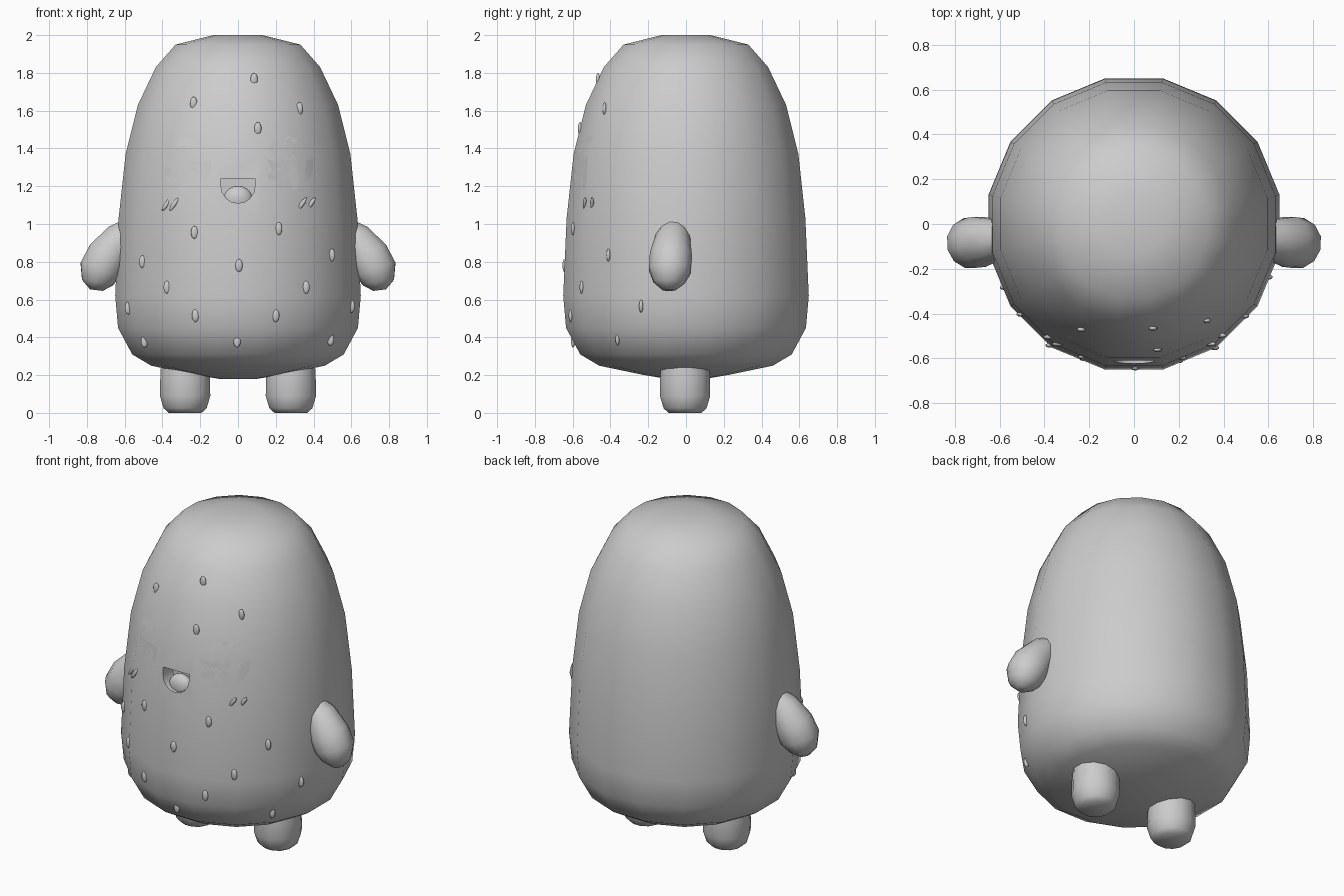
import bpy, bmesh, math
from mathutils import Vector, Matrix
from mathutils.bvhtree import BVHTree

cube = bpy.data.objects.get("Cube")
if cube:
    bpy.data.objects.remove(cube, do_unlink=True)

grey = bpy.data.materials.new("plain grey")
grey.use_nodes = True
grey.diffuse_color = (0.6, 0.6, 0.6, 1)
grey.node_tree.nodes["Principled BSDF"].inputs["Base Color"].default_value = (0.6, 0.6, 0.6, 1)


def finish(name, bm, angle=65):
    bmesh.ops.recalc_face_normals(bm, faces=bm.faces)
    mesh = bpy.data.meshes.new(name)
    bm.to_mesh(mesh)
    bm.free()
    mesh.materials.append(grey)
    mesh.shade_smooth()
    mesh.set_sharp_from_angle(angle=math.radians(angle))
    obj = bpy.data.objects.new(name, mesh)
    bpy.context.collection.objects.link(obj)
    return obj


def loft(rings):
    """Skin a list of point rings and cap both ends."""
    bm = bmesh.new()
    loops = [[bm.verts.new(p) for p in ring] for ring in rings]
    n = len(loops[0])
    for a, b in zip(loops, loops[1:]):
        for i in range(n):
            j = (i + 1) % n
            bm.faces.new((a[i], a[j], b[j], b[i]))
    bm.faces.new(loops[0])
    bm.faces.new(loops[-1])
    return bm


def circle(n, radius, center, u=Vector((1, 0, 0)), v=Vector((0, 1, 0))):
    turns = [2 * math.pi * (i + 0.5) / n for i in range(n)]
    return [Vector(center) + radius * (u * math.cos(t) + v * math.sin(t)) for t in turns]


# Body: sixteen-sided rounded gumdrop
profile = [(0.18, 0.10), (0.2, 0.22), (0.25, 0.46), (0.31, 0.56), (0.45, 0.635),
           (0.62, 0.65), (1.03, 0.632), (1.37, 0.595), (1.63, 0.53),
           (1.83, 0.435), (1.95, 0.33), (2.0, 0.13)]
flat = math.cos(math.pi / 16)
bm = loft([circle(16, r / flat, (0, 0, z)) for z, r in profile])
surface = BVHTree.FromBMesh(bm)
body = finish("body", bm)


def on_front(x, z):
    """Point and normal on the front of the body."""
    hit, normal, _, _ = surface.ray_cast(Vector((x, -2, z)), Vector((0, 1, 0)))
    return hit, normal if normal.y < 0 else -normal


# Mouth: half-round pocket cut into the face
outline = [(-0.09, 1.24), (0.09, 1.24)]
for i in range(9):
    t = math.pi * i / 8
    outline.append((0.09 * math.cos(t), 1.2 - 0.09 * math.sin(t)))
cutter = finish("mouth_cutter", loft([[(x, y, z) for x, z in outline] for y in (-0.8, -0.52)]))
cutter.hide_render = True
cut = body.modifiers.new("mouth", 'BOOLEAN')
cut.operation = 'DIFFERENCE'
cut.object = cutter
bpy.context.view_layer.objects.active = body
bpy.ops.object.modifier_apply(modifier=cut.name)
bpy.data.objects.remove(cutter, do_unlink=True)
body.data.set_sharp_from_angle(angle=math.radians(65))


def ellipsoid(name, matrix, u=10, v=8):
    bm = bmesh.new()
    bmesh.ops.create_uvsphere(bm, u_segments=u, v_segments=v, radius=1, matrix=matrix)
    return finish(name, bm)


ellipsoid("tongue", Matrix.Translation((0, -0.56, 1.13)) @ Matrix.Diagonal((0.078, 0.045, 0.072, 1)), 16, 10)

# Eyes: thin oval plates that follow the face
for side, label in ((1, "left"), (-1, "right")):
    rings = []
    for size, lift in ((1, -0.01), (1, 0.004), (0.7, 0.006), (0.35, 0.006), (0.05, 0.006)):
        ring = []
        for p in circle(18, size, (0, 0, 0)):
            hit, normal = on_front(side * 0.27 + 0.13 * p.x, 1.32 + 0.143 * p.y)
            ring.append(hit + normal * lift)
        rings.append(ring)
    finish(label + "_eye", loft(rings))


# Seeds and cheek strokes: small flattened beads lying on the skin
def bead(name, x, z, width, height, tilt=0):
    hit, normal = on_front(x, z)
    frame = normal.to_track_quat('Y', 'Z').to_matrix().to_4x4()
    ellipsoid(name, Matrix.Translation(hit) @ frame @ Matrix.Rotation(tilt, 4, 'Y')
              @ Matrix.Diagonal((width, 0.011, height, 1)))


seeds = [(-0.235, 1.64), (0.085, 1.765), (0.325, 1.61), (0.105, 1.505),
         (-0.23, 0.955), (0.215, 0.975), (-0.505, 0.8), (0.005, 0.78),
         (0.495, 0.835), (-0.375, 0.665), (0.36, 0.665), (-0.225, 0.515),
         (0.2, 0.515), (-0.005, 0.38), (-0.495, 0.38), (0.49, 0.39),
         (-0.58, 0.555), (0.6, 0.565)]
for x, z in seeds:
    bead("seed", x, z, 0.02, 0.034)
for x in (-0.378, -0.338, 0.338, 0.385):
    # beads face backward in x, so the tilt is mirrored
    bead("cheek_stroke", x, 1.105, 0.012, 0.042, -math.radians(35) if on_front(x, 1.105)[1].y > 0 else math.radians(35))

# Arms: drooping tapered paddles
arm_path = [((0.52, -0.065, 1.0), 0.06), ((0.62, -0.07, 0.92), 0.095),
            ((0.69, -0.08, 0.83), 0.115), ((0.73, -0.085, 0.755), 0.115),
            ((0.745, -0.09, 0.69), 0.085), ((0.75, -0.09, 0.65), 0.035)]
for side, label in ((1, "left"), (-1, "right")):
    points = [Vector((side * x, y, z)) for (x, y, z), _ in arm_path]
    rings = []
    for i, (_, r) in enumerate(arm_path):
        along = (points[min(i + 1, len(points) - 1)] - points[max(i - 1, 0)]).normalized()
        across = along.cross(Vector((0, 1, 0))).normalized()
        rings.append(circle(12, r, points[i], across, along.cross(across)))
    finish(label + "_arm", loft(rings))

# Legs: short stubby feet
leg_profile = [(0, 0.09), (0.025, 0.118), (0.09, 0.138), (0.19, 0.136), (0.3, 0.13)]
for side, label in ((1, "left"), (-1, "right")):
    finish(label + "_leg", loft([circle(12, r, (side * 0.28, -0.005, z)) for z, r in leg_profile]), 75)
